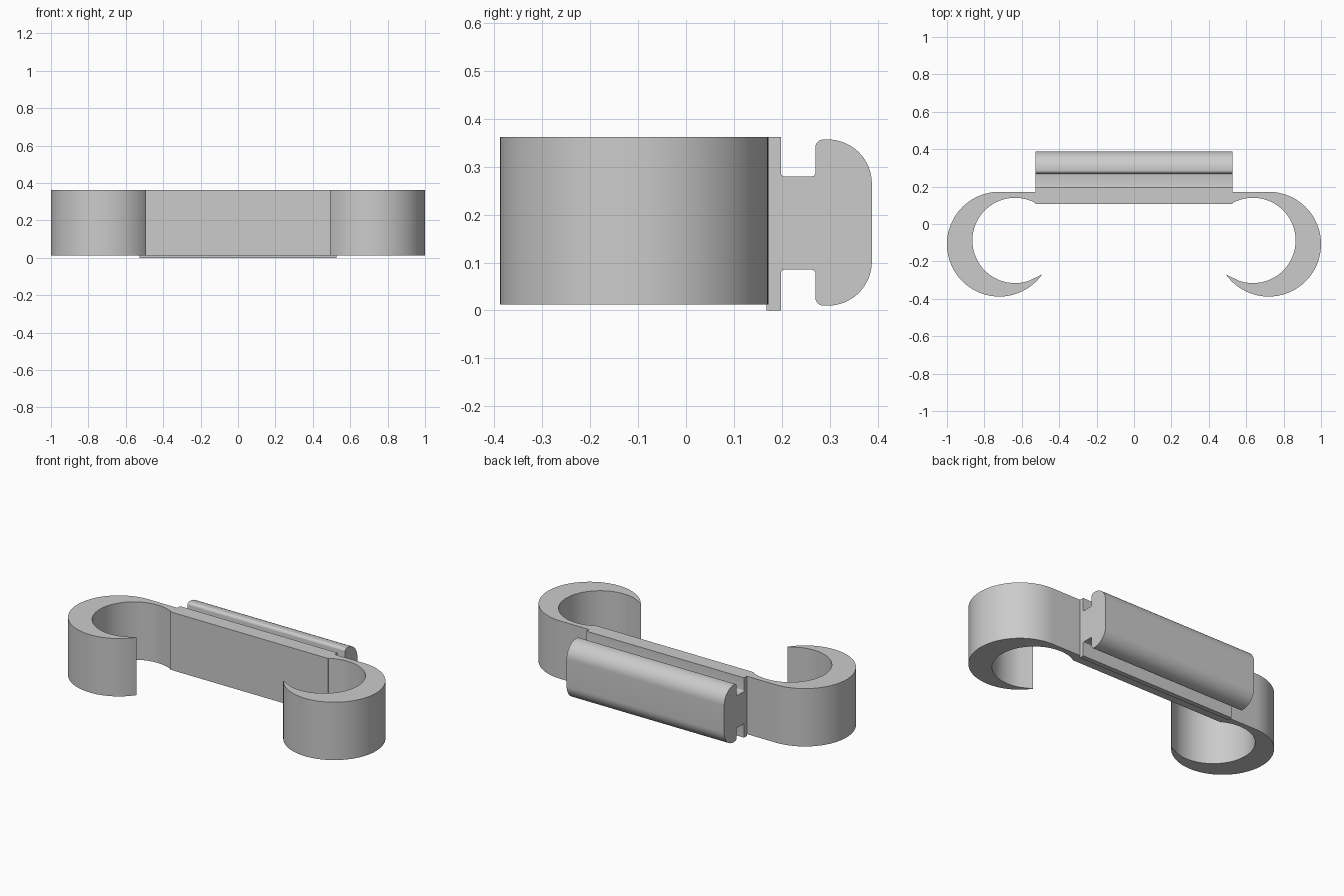
import bpy, bmesh
from math import sin, cos, radians
from mathutils import Matrix, Vector

cube = bpy.data.objects.get("Cube")
if cube:
    bpy.data.objects.remove(cube, do_unlink=True)

grey = bpy.data.materials.new("plain grey")
grey.use_nodes = True
colour = (0.6, 0.6, 0.6, 1)
grey.diffuse_color = colour
grey.node_tree.nodes["Principled BSDF"].inputs["Base Color"].default_value = colour


def arc(cx, cy, r, start, end, steps):
    """Points along a circular arc, angles in degrees."""
    angles = [radians(start + (end - start) * i / steps) for i in range(steps + 1)]
    return [(cx + r * cos(a), cy + r * sin(a)) for a in angles]


def extrude_profile(name, points, place, offset):
    """Fill a closed outline and extrude it into a smooth-shaded solid."""
    bm = bmesh.new()
    face = bm.faces.new([bm.verts.new(place(a, b)) for a, b in points])
    result = bmesh.ops.extrude_face_region(bm, geom=[face])
    moved = [v for v in result["geom"] if isinstance(v, bmesh.types.BMVert)]
    bmesh.ops.translate(bm, verts=moved, vec=offset)
    bmesh.ops.recalc_face_normals(bm, faces=bm.faces)
    mesh = bpy.data.meshes.new(name)
    bm.to_mesh(mesh)
    bm.free()
    mesh.materials.append(grey)
    obj = bpy.data.objects.new(name, mesh)
    bpy.context.collection.objects.link(obj)
    bpy.ops.object.select_all(action="DESELECT")
    obj.select_set(True)
    bpy.context.view_layer.objects.active = obj
    bpy.ops.object.shade_smooth_by_angle(angle=radians(30))
    return obj


# Bar with a crescent hook at each end: one half outline, then its mirror
inner = arc(0.636, -0.088, 0.228, 118.4, -109.4, 56)
outer = arc(0.72, -0.108, 0.28, -144.7, 90, 64)
half = [(0.527, 0.108)] + inner + outer + [(0.527, 0.172)]
outline = half + [(-x, y) for x, y in reversed(half)]
extrude_profile("hooked_bar", outline, lambda x, y: (x, y, 0.012), (0, 0, 0.35))

# Mounting rail: backing strip, narrow neck and rounded head
profile = [(0.168, 0.0), (0.198, 0.0), (0.198, 0.078)]
profile += arc(0.205, 0.078, 0.007, 180, 90, 4)[1:]
profile += arc(0.263, 0.078, 0.007, 90, 0, 4)
profile += arc(0.287, 0.027, 0.017, 180, 270, 6)
profile += arc(0.296, 0.102, 0.092, -90, 0, 16)
profile += arc(0.296, 0.265, 0.092, 0, 90, 16)
profile += arc(0.287, 0.34, 0.017, 90, 180, 6)
profile += arc(0.263, 0.287, 0.007, 0, -90, 4)
profile += arc(0.205, 0.287, 0.007, -90, -180, 4)
profile += [(0.198, 0.362), (0.168, 0.362)]
extrude_profile("mounting_rail", profile, lambda y, z: (-0.527, y, z), (1.054, 0, 0))
